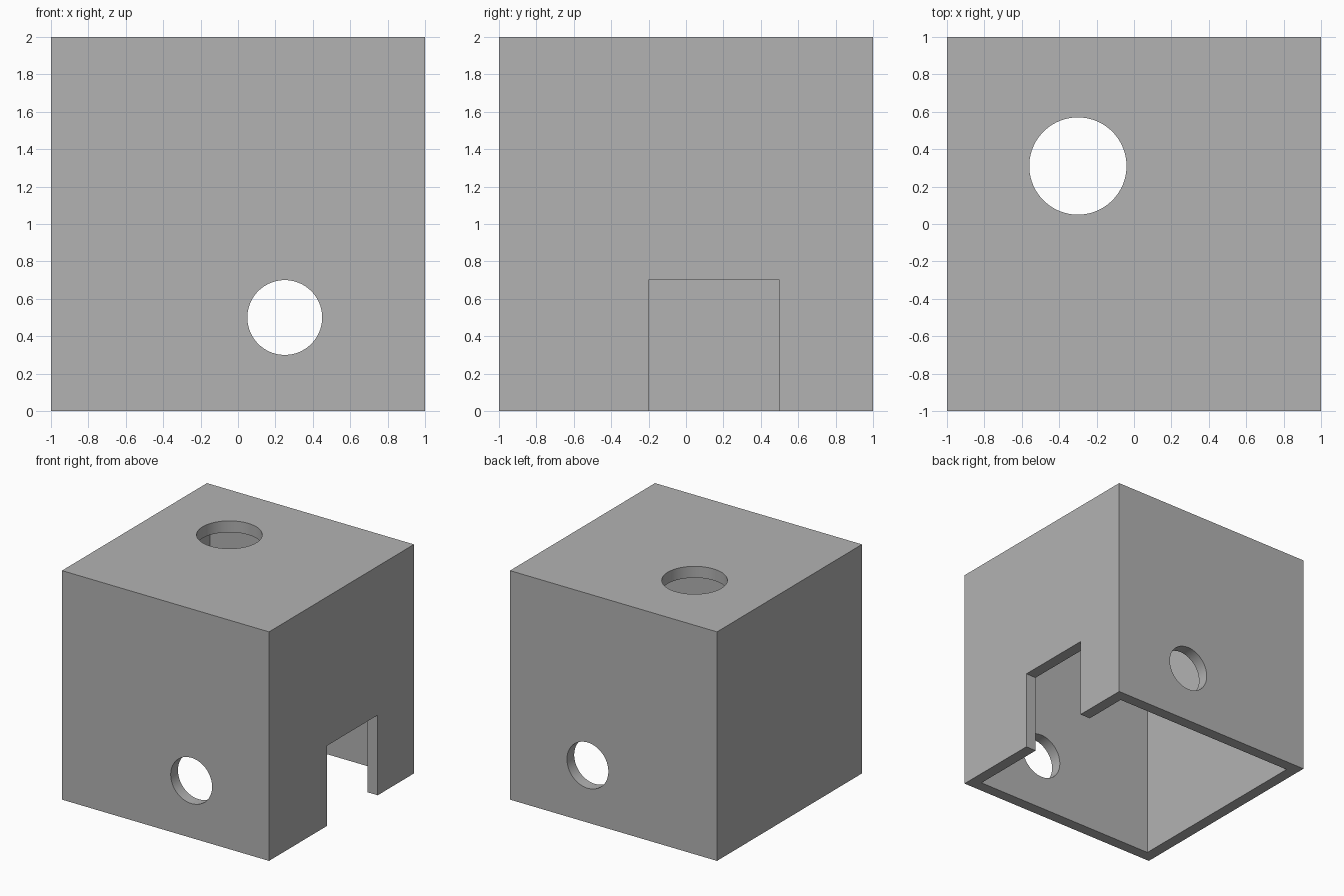
import bpy

default = bpy.data.objects.get("Cube")
if default:
    bpy.data.objects.remove(default, do_unlink=True)

WALL = 0.1

grey = bpy.data.materials.new("plain grey")
grey.use_nodes = True
colour = (0.45, 0.45, 0.45, 1)
grey.diffuse_color = colour
grey.node_tree.nodes["Principled BSDF"].inputs["Base Color"].default_value = colour


def box(name, low, high):
    """Box spanning two opposite corners."""
    centre = [(a + b) / 2 for a, b in zip(low, high)]
    bpy.ops.mesh.primitive_cube_add(size=1, location=centre)
    ob = bpy.context.object
    ob.name = name
    ob.scale = [b - a for a, b in zip(low, high)]
    bpy.ops.object.transform_apply(location=True, rotation=False, scale=True)
    ob.data.materials.append(grey)
    return ob


def drill(name, location, radius, depth, rotation=(0, 0, 0)):
    """Round cutter for a hole."""
    bpy.ops.mesh.primitive_cylinder_add(vertices=96, radius=radius, depth=depth,
                                        location=location, rotation=rotation)
    ob = bpy.context.object
    ob.name = name
    ob.data.materials.append(grey)
    return ob


def cut(target, cutter):
    """Subtract the cutter from the target and discard it."""
    cutter.hide_render = True
    mod = target.modifiers.new(cutter.name, 'BOOLEAN')
    mod.operation = 'DIFFERENCE'
    mod.solver = 'EXACT'
    mod.object = cutter
    bpy.context.view_layer.objects.active = target
    bpy.ops.object.modifier_apply(modifier=mod.name)
    bpy.data.objects.remove(cutter, do_unlink=True)


# Outer housing
housing = box("box_housing", (-1, -1, 0), (1, 1, 2))
inner = 1 - WALL

# Hollow inside, open at the bottom
cut(housing, box("cavity", (-inner, -inner, -0.5), (inner, inner, 2 - WALL)))

# Doorway in the left wall
cut(housing, box("doorway", (0.5, -0.2, -0.5), (1.5, 0.5, 0.7)))

# Round hole through the front and back walls
cut(housing, drill("wall_hole", (0.25, 0, 0.5), 0.2, 3, (1.5707963, 0, 0)))

# Round hole in the roof
cut(housing, drill("roof_hole", (-0.3, 0.31, 2), 0.26, 1))

# Smooth hole walls, crisp edges elsewhere
bpy.ops.object.select_all(action='DESELECT')
housing.select_set(True)
bpy.context.view_layer.objects.active = housing
bpy.ops.object.shade_smooth_by_angle()
